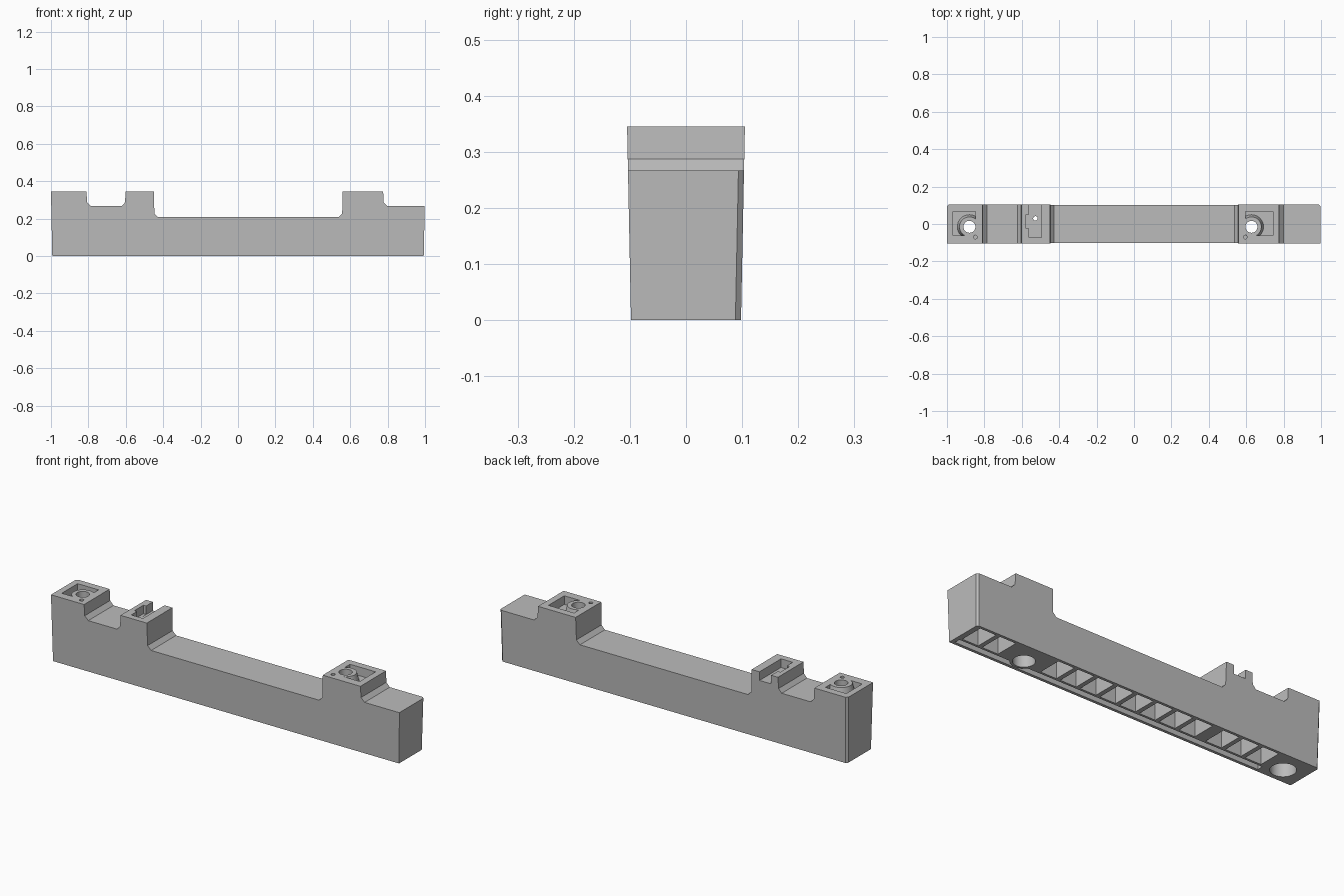
import bpy, bmesh
from mathutils import Vector

if "Cube" in bpy.data.objects:
    bpy.data.objects.remove(bpy.data.objects["Cube"])

TOP, BENCH, DECK = 0.345, 0.267, 0.208
HOLE_Y = -0.015

grey = bpy.data.materials.new("plain_grey")
grey.use_nodes = True
COLOUR = (0.5, 0.5, 0.5, 1)
grey.diffuse_color = COLOUR
grey.node_tree.nodes["Principled BSDF"].inputs["Base Color"].default_value = COLOUR


def finish(bm, name):
    bmesh.ops.recalc_face_normals(bm, faces=bm.faces)
    mesh = bpy.data.meshes.new(name)
    bm.to_mesh(mesh)
    bm.free()
    mesh.materials.append(grey)
    ob = bpy.data.objects.new(name, mesh)
    bpy.context.collection.objects.link(ob)
    return ob


def box(name, x, y, z):
    bm = bmesh.new()
    bmesh.ops.create_cube(bm, size=1)
    for v in bm.verts:
        v.co = [r[0] if c < 0 else r[1] for c, r in zip(v.co, (x, y, z))]
    return finish(bm, name)


def cylinder(name, x, y, z, r_low, r_high):
    bm = bmesh.new()
    bmesh.ops.create_cone(bm, cap_ends=True, segments=32, radius1=r_low,
                          radius2=r_high, depth=z[1] - z[0])
    bmesh.ops.translate(bm, verts=bm.verts, vec=(x, y, sum(z) / 2))
    return finish(bm, name)


def cut(target, cutter):
    cutter.hide_render = True
    mod = target.modifiers.new("cut", 'BOOLEAN')
    mod.operation = 'DIFFERENCE'
    mod.solver = 'EXACT'
    mod.object = cutter
    bpy.context.view_layer.objects.active = target
    bpy.ops.object.modifier_apply(modifier=mod.name)
    bpy.data.objects.remove(cutter)


# Stepped side profile, extruded in depth with a slight draft
profile = [(-1, 0), (-1, TOP), (-0.81, TOP), (-0.807, BENCH + 0.02),
           (-0.787, BENCH), (-0.622, BENCH), (-0.604, BENCH + 0.02),
           (-0.601, TOP), (-0.45, TOP), (-0.447, DECK + 0.02),
           (-0.427, DECK), (0.537, DECK), (0.557, DECK + 0.02),
           (0.56, TOP), (0.776, TOP), (0.779, BENCH + 0.02),
           (0.799, BENCH), (1, BENCH), (1, 0)]
bm = bmesh.new()
rings = []
for side in (-1, 1):
    ring = []
    for x, z in profile:
        draft = 0.007 * (1 - z / TOP)
        if abs(x) == 1:
            x -= x * draft
        ring.append(bm.verts.new((x, side * (0.105 - draft), z)))
    bm.faces.new(ring)
    rings.append(ring)
for i in range(len(profile)):
    j = (i + 1) % len(profile)
    bm.faces.new((rings[0][i], rings[0][j], rings[1][j], rings[1][i]))

# Chamfered back corners
for side in (-1, 1):
    a = Vector((side * 0.993, 0.088, 0))
    b = Vector((side * 0.983, 0.098, 0))
    c = Vector((side, 0.095, TOP))
    normal = (b - a).cross(c - a).normalized()
    if normal.y < 0:
        normal.negate()
    cutting = bmesh.ops.bisect_plane(
        bm, geom=bm.verts[:] + bm.edges[:] + bm.faces[:],
        plane_co=a, plane_no=normal, clear_outer=True)
    edges = [e for e in cutting["geom_cut"] if isinstance(e, bmesh.types.BMEdge)]
    bmesh.ops.holes_fill(bm, edges=edges, sides=0)
body = finish(bm, "bar_body")

# Pocket, post, screw hole and pin hole on the two mounting pads
for hole_x, inner, outer, bore in ((-0.88, -0.848, -0.968, 0.06),
                                   (0.628, 0.595, 0.742, 0.052)):
    pocket = box("pocket", sorted((inner, outer)), (-0.062, 0.068), (0.3, 0.4))
    cut(pocket, cylinder("post", hole_x, HOLE_Y, (0.295, 0.41), 0.066, 0.036))
    cut(body, pocket)
    cut(body, cylinder("pin_hole", inner, -0.07, (0.3, 0.4), 0.01, 0.01))
    cut(body, cylinder("screw_hole", hole_x, HOLE_Y, (0.2, 0.4), 0.032, 0.032))
    cut(body, cylinder("counterbore", hole_x, HOLE_Y, (-0.05, 0.25), bore, bore))

# Clip seat, open to the back
cut(body, box("clip_slot", (-0.562, -0.495), (-0.072, 0.2), (0.3, 0.4)))
cut(body, box("clip_notch", (-0.577, -0.53), (-0.025, 0.05), (0.301, 0.4)))
cut(body, cylinder("clip_hole", -0.527, 0.03, (-0.05, 0.4), 0.012, 0.012))

# Long trough below the front wall, interrupted by the screw tube
trough = box("trough", (-0.79, 0.972), (-0.083, -0.052), (-0.05, 0.15))
cut(trough, cylinder("screw_tube", 0.628, HOLE_Y, (-0.1, 0.2), 0.064, 0.064))
cut(body, trough)

# Ribbed weight-saving cells on the underside
for start, count in ((0.965, 2), (0.51, 8), (-0.45, 3)):
    for i in range(count):
        x = start - i * 0.115
        cut(body, box("cell", (x - 0.092, x), (-0.04, 0.084), (-0.05, 0.175)))

bpy.context.view_layer.objects.active = body
body.select_set(True)
bpy.ops.object.shade_smooth_by_angle(angle=0.4)
